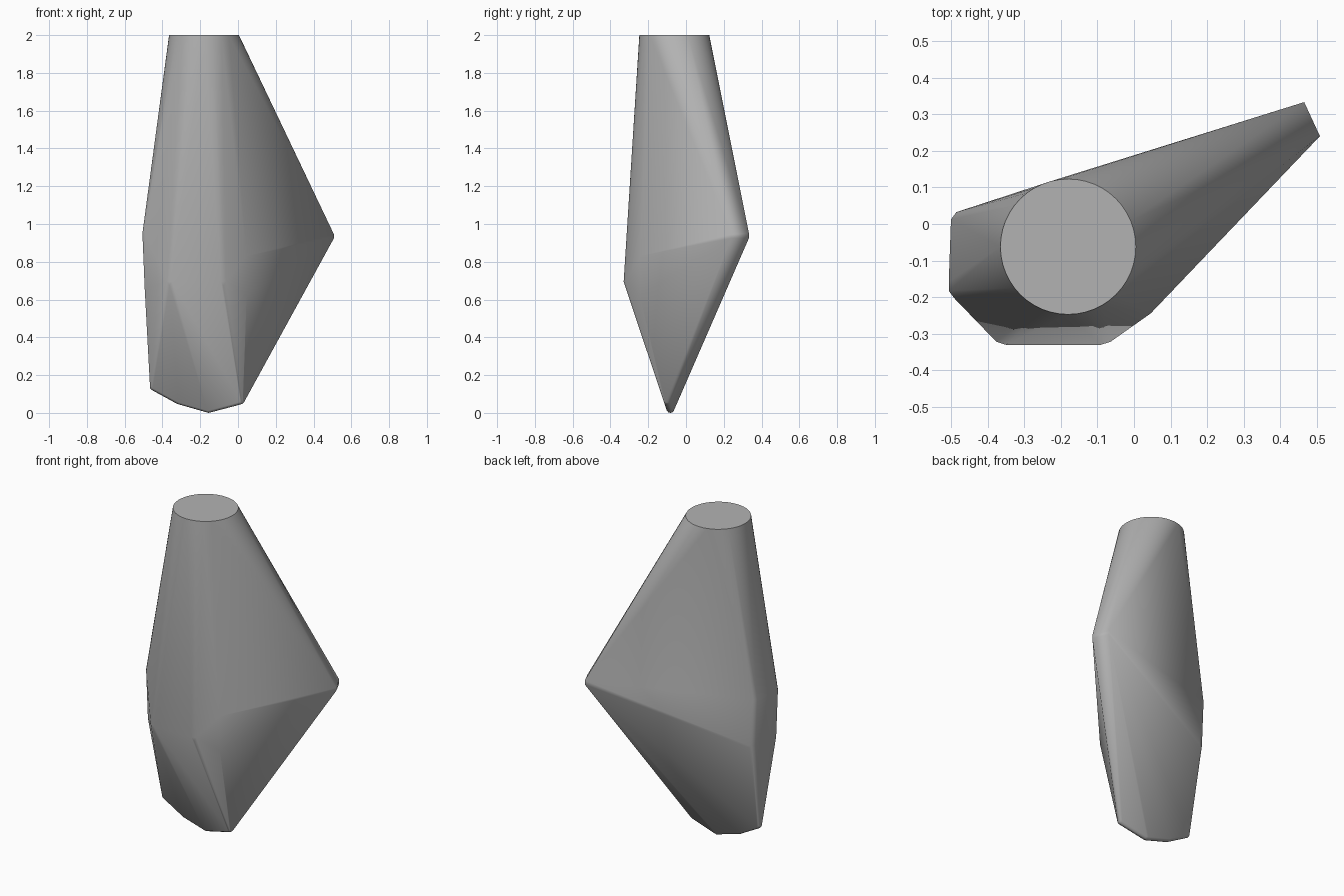
import bpy
import bmesh
from math import radians
from mathutils import Matrix, Vector

cube = bpy.data.objects.get("Cube")
if cube:
    bpy.data.objects.remove(cube, do_unlink=True)

grey = bpy.data.materials.new("plain_grey")
grey.use_nodes = True
colour = (0.45, 0.45, 0.45, 1)
grey.diffuse_color = colour
grey.node_tree.nodes["Principled BSDF"].inputs["Base Color"].default_value = colour

bm = bmesh.new()


def rounded_corner(position, radius):
    """Add a small ball that rounds one corner of the hull."""
    bmesh.ops.create_icosphere(bm, subdivisions=2, radius=radius,
                               matrix=Matrix.Translation(Vector(position)))


# Round flat top
bmesh.ops.create_circle(bm, segments=48, radius=0.185,
                        matrix=Matrix.Translation((-0.18, -0.062, 2)))

# Narrow side tip, cut off square
for p in [(0.465, 0.333, 0.95), (0.465, 0.333, 0.925),
          (0.508, 0.24, 0.945), (0.508, 0.24, 0.925)]:
    bm.verts.new(p)

# Body corners: position across the plan, then lower and upper heights
for x, y, low, high in [(-0.462, 0.0, 0.68, 0.97),
                        (-0.468, -0.17, 0.66, 0.95),
                        (0.022, -0.212, 0.62, 0.83)]:
    for z in (low, high):
        rounded_corner((x + (0.012 if z == low and x < 0 else 0), y, z), 0.04)

# Front ridge
for x in (-0.35, -0.09):
    rounded_corner((x, -0.285, 0.695), 0.045)

# Thin bottom edge
for x, y, z in [(-0.445, -0.075, 0.14), (-0.31, -0.08, 0.066),
                (-0.155, -0.083, 0.022), (0.012, -0.098, 0.066)]:
    rounded_corner((x, y, z), 0.022)

# Wrap everything in one convex skin
hull = bmesh.ops.convex_hull(bm, input=bm.verts[:], use_existing_faces=False)
spare = {g for key in ("geom_interior", "geom_unused") for g in hull[key]
         if isinstance(g, bmesh.types.BMVert)}
bmesh.ops.delete(bm, geom=list(spare), context="VERTS")
skin = {g for g in hull["geom"] if isinstance(g, bmesh.types.BMFace) and g.is_valid}
bmesh.ops.delete(bm, geom=[f for f in bm.faces if f not in skin], context="FACES")
bmesh.ops.dissolve_limit(bm, angle_limit=radians(1), verts=bm.verts[:], edges=bm.edges[:])
bmesh.ops.recalc_face_normals(bm, faces=bm.faces[:])

mesh = bpy.data.meshes.new("tapered_body")
bm.to_mesh(mesh)
bm.free()
mesh.materials.append(grey)
body = bpy.data.objects.new("tapered_body", mesh)
bpy.context.collection.objects.link(body)

# Soft shading with a sharp rim
bpy.ops.object.select_all(action="DESELECT")
body.select_set(True)
bpy.context.view_layer.objects.active = body
bpy.ops.object.shade_smooth_by_angle(angle=radians(35))
